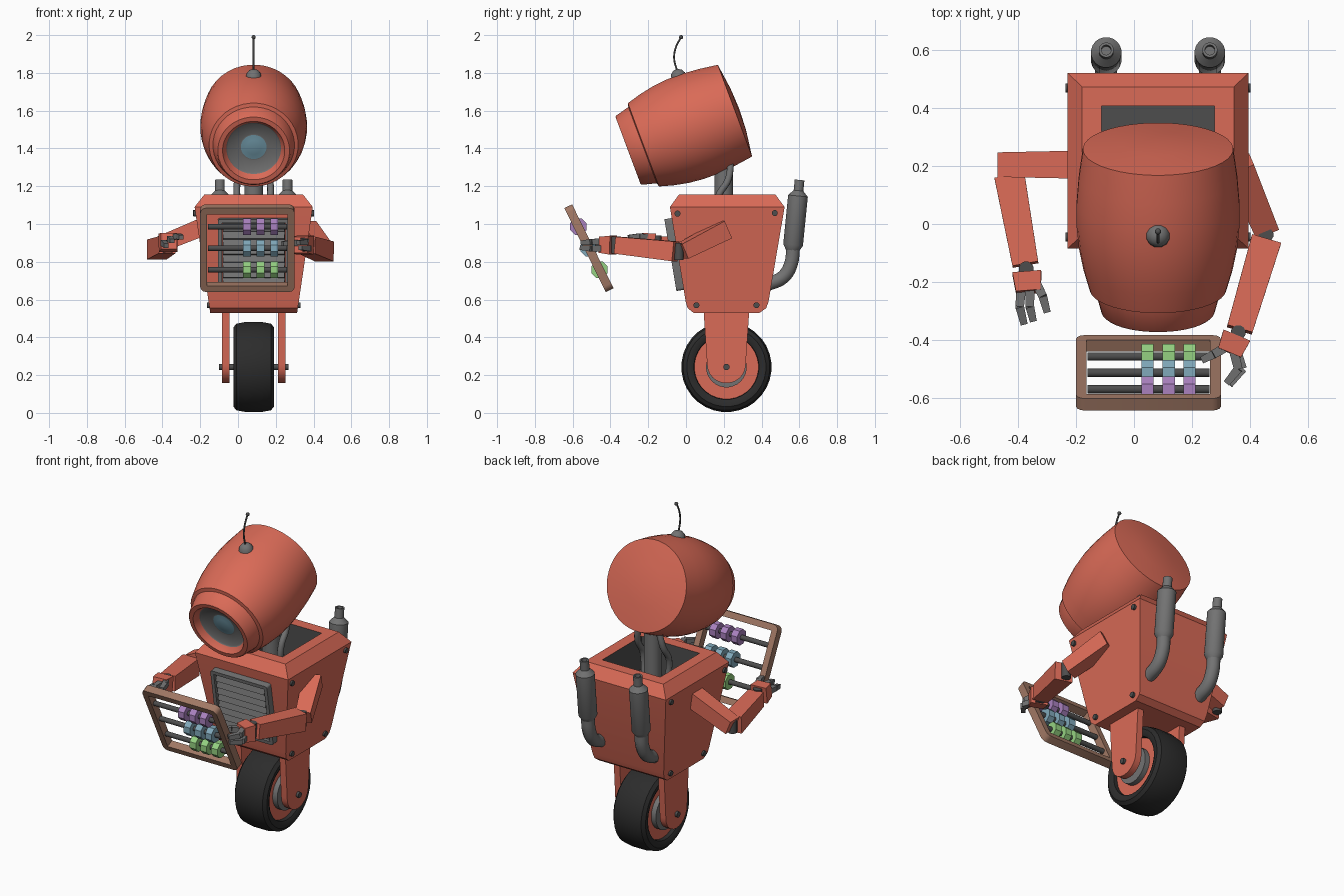
import bpy, bmesh, math
from mathutils import Vector, Matrix

if "Cube" in bpy.data.objects:
    bpy.data.objects.remove(bpy.data.objects["Cube"])

CX = 0.083  # centre line of the robot


def material(name, r, g, b):
    m = bpy.data.materials.new(name)
    m.diffuse_color = (r, g, b, 1)
    m.use_nodes = True
    m.node_tree.nodes["Principled BSDF"].inputs["Base Color"].default_value = m.diffuse_color
    return m


RED = material("coral_red", 0.70, 0.145, 0.095)
GREY = material("metal_grey", 0.17, 0.17, 0.17)
DARK = material("dark_metal", 0.075, 0.075, 0.075)
RUBBER = material("tyre_black", 0.025, 0.025, 0.025)
WOOD = material("wood_brown", 0.36, 0.19, 0.13)
PURPLE = material("bead_purple", 0.40, 0.22, 0.52)
BLUE = material("bead_blue", 0.22, 0.40, 0.50)
GREEN = material("bead_green", 0.30, 0.64, 0.22)
GLASS = material("lens_blue", 0.17, 0.33, 0.41)


def activate(ob):
    bpy.ops.object.select_all(action='DESELECT')
    ob.select_set(True)
    bpy.context.view_layer.objects.active = ob


def finish(name, bm, mats, matrix=None):
    bmesh.ops.recalc_face_normals(bm, faces=bm.faces)
    me = bpy.data.meshes.new(name)
    bm.to_mesh(me)
    bm.free()
    for m in mats:
        me.materials.append(m)
    if matrix:
        me.transform(matrix)
    ob = bpy.data.objects.new(name, me)
    bpy.context.collection.objects.link(ob)
    activate(ob)
    bpy.ops.object.shade_smooth_by_angle(angle=math.radians(32))
    return ob


def along(origin, axis):
    return Matrix.Translation(origin) @ Vector(axis).to_track_quat('Z', 'Y').to_matrix().to_4x4()


def lathe(name, profile, origin, axis, mats, segs=32, slots=None):
    """Spin (distance, radius) points around an axis; slots gives the material per band."""
    bm = bmesh.new()
    rings = [[bm.verts.new((r * math.cos(a), r * math.sin(a), s))
              for a in (2 * math.pi * (i + 0.5) / segs for i in range(segs))] for s, r in profile]
    for k in range(len(rings) - 1):
        for i in range(segs):
            j = (i + 1) % segs
            f = bm.faces.new((rings[k][i], rings[k][j], rings[k + 1][j], rings[k + 1][i]))
            f.material_index = slots[k] if slots else 0
    bmesh.ops.remove_doubles(bm, verts=bm.verts, dist=1e-5)
    return finish(name, bm, mats, along(origin, axis))


def rod(name, p, q, r, mat, segs=16):
    p, q = Vector(p), Vector(q)
    n = (q - p).length
    return lathe(name, [(0, 0), (0, r), (n, r), (n, 0)], p, q - p, [mat], segs)


def box(name, size, matrix, mat):
    bm = bmesh.new()
    bmesh.ops.create_cube(bm, size=1, matrix=Matrix.Diagonal((*size, 1)))
    return finish(name, bm, [mat], matrix)


def beam(name, p, q, w0, w1, mat):
    """Square bar from p to q with a start and an end width."""
    p, q = Vector(p), Vector(q)
    n = (q - p).length
    bm = bmesh.new()
    bmesh.ops.create_cube(bm, size=1)
    for v in bm.verts:
        w = w1 if v.co.z > 0 else w0
        v.co = (v.co.x * w, v.co.y * w, (v.co.z + 0.5) * n)
    return finish(name, bm, [mat], along(p, q - p))


def tube(name, pts, r, mat):
    cu = bpy.data.curves.new(name, 'CURVE')
    cu.dimensions, cu.bevel_depth, cu.bevel_resolution = '3D', r, 3
    cu.use_fill_caps, cu.resolution_u = True, 6
    sp = cu.splines.new('BEZIER')
    sp.bezier_points.add(len(pts) - 1)
    for b, p in zip(sp.bezier_points, pts):
        b.co, b.handle_left_type, b.handle_right_type = p, 'AUTO', 'AUTO'
    cu.materials.append(mat)
    ob = bpy.data.objects.new(name, cu)
    bpy.context.collection.objects.link(ob)
    activate(ob)
    bpy.ops.object.convert(target='MESH')
    bpy.ops.object.shade_smooth_by_angle(angle=math.radians(40))


def frame(name, w, d, h, border, matrix, mat, bevel):
    """Rectangular ring facing y with rounded outer corners."""
    bm = bmesh.new()
    bmesh.ops.create_cube(bm, size=1, matrix=Matrix.Diagonal((w, d, h, 1)))
    outer = [e for e in bm.edges if abs(e.verts[0].co.y - e.verts[1].co.y) > d / 2]
    ends = [f for f in bm.faces if abs(f.normal.y) > 0.9]
    bmesh.ops.inset_individual(bm, faces=ends, thickness=border)
    loops = [e for f in ends for e in f.edges]
    bmesh.ops.delete(bm, geom=ends, context='FACES_ONLY')
    bmesh.ops.bridge_loops(bm, edges=loops)
    bmesh.ops.bevel(bm, geom=outer, offset=bevel, segments=3, profile=0.5, affect='EDGES')
    return finish(name, bm, [mat], matrix)


# Body: tapered box, rounded along the lower edges, chamfered open top
def half(z):
    return 0.23 + (z - 0.53) * 0.148


side = [(-0.085, 1.09), (-0.002, 0.59), (0.008, 0.555), (0.04, 0.53),
        (0.39, 0.53), (0.425, 0.555), (0.437, 0.59), (0.522, 1.09)]
bm = bmesh.new()
L, R = ([bm.verts.new((CX + s * half(z), y, z)) for y, z in side] for s in (-1, 1))
bm.faces.new(L)
bm.faces.new(R)
for i in range(len(side) - 1):
    bm.faces.new((L[i], L[i + 1], R[i + 1], R[i]))
rim = [L[0], R[0], R[-1], L[-1]]
top = [bm.verts.new((CX + sx * 0.262, y, 1.155)) for sx, y in ((-1, -0.038), (1, -0.038), (1, 0.474), (-1, 0.474))]
for i in range(4):
    j = (i + 1) % 4
    bm.faces.new((rim[i], rim[j], top[j], top[i]))
lid = bm.faces.new(top)
bm.normal_update()
bmesh.ops.inset_individual(bm, faces=[lid], thickness=0.095)
well = bmesh.ops.extrude_discrete_faces(bm, faces=[lid])['faces'][0]
bmesh.ops.translate(bm, verts=well.verts, vec=(0, 0, -0.2))
for f in [well] + [g for e in well.edges for g in e.link_faces]:
    f.material_index = 1
finish("body", bm, [RED, DARK])

# Corner bolts
for s in (-1, 1):
    for y, z in ((-0.045, 1.055), (0.47, 1.058), (0.055, 0.57), (0.373, 0.57)):
        x = CX + s * half(z)
        rod("bolt", (x - s * 0.01, y, z), (x + s * 0.012, y, z), 0.016, DARK, 12)

# Chest vent
M = Matrix.Translation((CX, -0.053, 0.84)) @ Matrix.Rotation(math.radians(9.5), 4, 'X')
frame("vent_frame", 0.38, 0.06, 0.385, 0.03, M, GREY, 0.012)
box("vent_back", (0.33, 0.02, 0.335), M, DARK)
for i in range(8):
    T = Matrix.Translation((0, -0.014, -0.145 + i * 0.0414)) @ Matrix.Rotation(math.radians(-25), 4, 'X')
    box("vent_slat", (0.325, 0.012, 0.04), M @ T, GREY)

# Neck column and hoses
rod("neck", (CX, 0.2, 0.95), (CX, 0.2, 1.42), 0.05, GREY, 20)
for s in (-1, 1):
    tube("neck_hose", [(CX + s * 0.07, 0.18, 0.96), (CX + s * 0.088, 0.17, 1.14),
                       (CX + s * 0.085, 0.225, 1.24), (CX + s * 0.05, 0.235, 1.4)], 0.018, GREY)

# Head: barrel with stepped front ring and recessed lens
HEAD = Vector((CX, 0.259, 1.60))
AIM = Vector((0, -0.937, -0.35))
lathe("head", [(-0.025, 0), (-0.019, 0.12), (0, 0.26), (0.1, 0.274), (0.2, 0.282), (0.28, 0.282), (0.36, 0.274),
               (0.44, 0.258), (0.517, 0.236), (0.522, 0.216), (0.598, 0.196), (0.604, 0.19), (0.604, 0.165),
               (0.57, 0.145), (0.565, 0.138), (0.55, 0.075), (0.55, 0.068), (0.556, 0.04), (0.56, 0)],
      HEAD, AIM, [RED, GREY, GLASS], 40, [0] * 13 + [1] * 3 + [2] * 2)

# Antenna
lathe("antenna_base", [(0, 0), (0, 0.042), (0.018, 0.038), (0.034, 0.024), (0.042, 0)],
      (CX, -0.04, 1.78), (0, -0.15, 1), [GREY], 12)
tube("antenna", [(CX, -0.047, 1.81), (CX, -0.063, 1.88), (CX, -0.05, 1.945), (CX, -0.026, 1.988)], 0.005, DARK)
bm = bmesh.new()
bmesh.ops.create_uvsphere(bm, u_segments=12, v_segments=8, radius=0.011)
finish("antenna_tip", bm, [DARK], Matrix.Translation((CX, -0.026, 1.989)))

# Exhaust pipes
for s in (-1, 1):
    x = CX + s * 0.179
    lathe("exhaust_muffler", [(0, 0), (0, 0.036), (0.03, 0.053), (0.29, 0.053), (0.318, 0.026), (0.375, 0.026),
                              (0.375, 0.017), (0.33, 0.017), (0.33, 0)],
          (x, 0.564, 0.86), (0, 0.1, 1), [GREY], 20, None)
    tube("exhaust_pipe", [(x, 0.567, 0.88), (x, 0.556, 0.79), (x, 0.515, 0.72), (x, 0.43, 0.68)], 0.038, GREY)

# Wheel, hub and axle
HUB = Vector((CX, 0.214, 0.243))
half_tyre = [(0.055, 0.168), (0.098, 0.172), (0.108, 0.19), (0.108, 0.21), (0.092, 0.23), (0.045, 0.239)]
lathe("tyre", half_tyre + [(-s, r) for s, r in reversed(half_tyre)] + half_tyre[:1], HUB, (1, 0, 0), [RUBBER], 32)
rod("wheel_disc", HUB - Vector((0.075, 0, 0)), HUB + Vector((0.075, 0, 0)), 0.171, RED, 32)
rod("hub", HUB - Vector((0.106, 0, 0)), HUB + Vector((0.106, 0, 0)), 0.108, GREY, 28)
rod("axle", HUB - Vector((0.184, 0, 0)), HUB + Vector((0.184, 0, 0)), 0.017, DARK, 12)

# Fork legs
for s in (-1, 1):
    arc = [math.pi * (1 + i / 12) for i in range(13)]
    pts = [(0.336, 0.56), (0.092, 0.56)] + [(0.214 + 0.102 * math.cos(a), 0.255 + 0.098 * math.sin(a)) for a in arc]
    bm = bmesh.new()
    f = bm.faces.new([bm.verts.new((CX + s * 0.129, y, z)) for y, z in pts])
    g = bmesh.ops.extrude_face_region(bm, geom=[f])['geom']
    bmesh.ops.translate(bm, verts=[v for v in g if isinstance(v, bmesh.types.BMVert)], vec=(s * 0.04, 0, 0))
    finish("fork_leg", bm, [RED])

# Arms: shoulder, elbow start, forearm start, wrist, palm end
arms = {
    "left": [(-0.10, 0.205, 1.02), (-0.455, 0.205, 0.875), (-0.43, 0.165, 0.865), (-0.375, -0.14, 0.89),
             (-0.37, -0.17, 0.90), (-0.365, -0.235, 0.91)],
    "right": [(0.36, 0.205, 0.97), (0.455, -0.02, 0.855), (0.457, -0.055, 0.855), (0.365, -0.365, 0.888),
              (0.355, -0.385, 0.888), (0.33, -0.445, 0.89)],
}
for n, (sh, e0, e1, w0, w1, pe) in arms.items():
    beam(n + "_upper_arm", sh, e0, 0.10, 0.085, RED)
    beam(n + "_forearm", e1, w0, 0.105, 0.09, RED)
    beam(n + "_palm", w1, pe, 0.10, 0.085, RED)
    for joint, a, b in (("elbow", e0, e1), ("wrist", w0, w1)):
        c = (Vector(a) + Vector(b)) / 2
        rod(n + "_" + joint, c - Vector((0, 0, 0.045)), c + Vector((0, 0, 0.045)), 0.026, DARK, 12)

# Jointed fingers
fingers = [
    [(-0.39, -0.23, 0.90), (-0.395, -0.285, 0.90), (-0.38, -0.345, 0.885)],
    [(-0.36, -0.23, 0.92), (-0.36, -0.285, 0.92), (-0.348, -0.335, 0.91)],
    [(-0.335, -0.21, 0.93), (-0.315, -0.25, 0.935), (-0.30, -0.305, 0.93)],
    [(0.355, -0.44, 0.87), (0.375, -0.50, 0.87), (0.33, -0.555, 0.875)],
    [(0.345, -0.44, 0.91), (0.36, -0.50, 0.905), (0.32, -0.55, 0.90)],
    [(0.31, -0.43, 0.90), (0.275, -0.45, 0.90), (0.235, -0.47, 0.895)],
]
for a, b, c in fingers:
    beam("finger_base", a, b, 0.032, 0.03, GREY)
    beam("finger_tip", b, c, 0.03, 0.024, GREY)

# Abacus: frame, rods and coloured beads
M = Matrix.Translation((0.05, -0.514, 0.872)) @ Matrix.Rotation(math.radians(26.3), 4, 'X')
frame("abacus_frame", 0.5, 0.046, 0.495, 0.052, M, WOOD, 0.03)
for z, mat in ((0.127, PURPLE), (0, BLUE), (-0.127, GREEN)):
    rod("abacus_rod", M @ Vector((-0.21, 0, z)), M @ Vector((0.21, 0, z)), 0.015, DARK, 12)
    for x in (-0.003, 0.07, 0.142):
        p, q = M @ Vector((x - 0.021, 0, z)), M @ Vector((x + 0.021, 0, z))
        rod("abacus_bead", p, q, 0.047, mat, 8)
